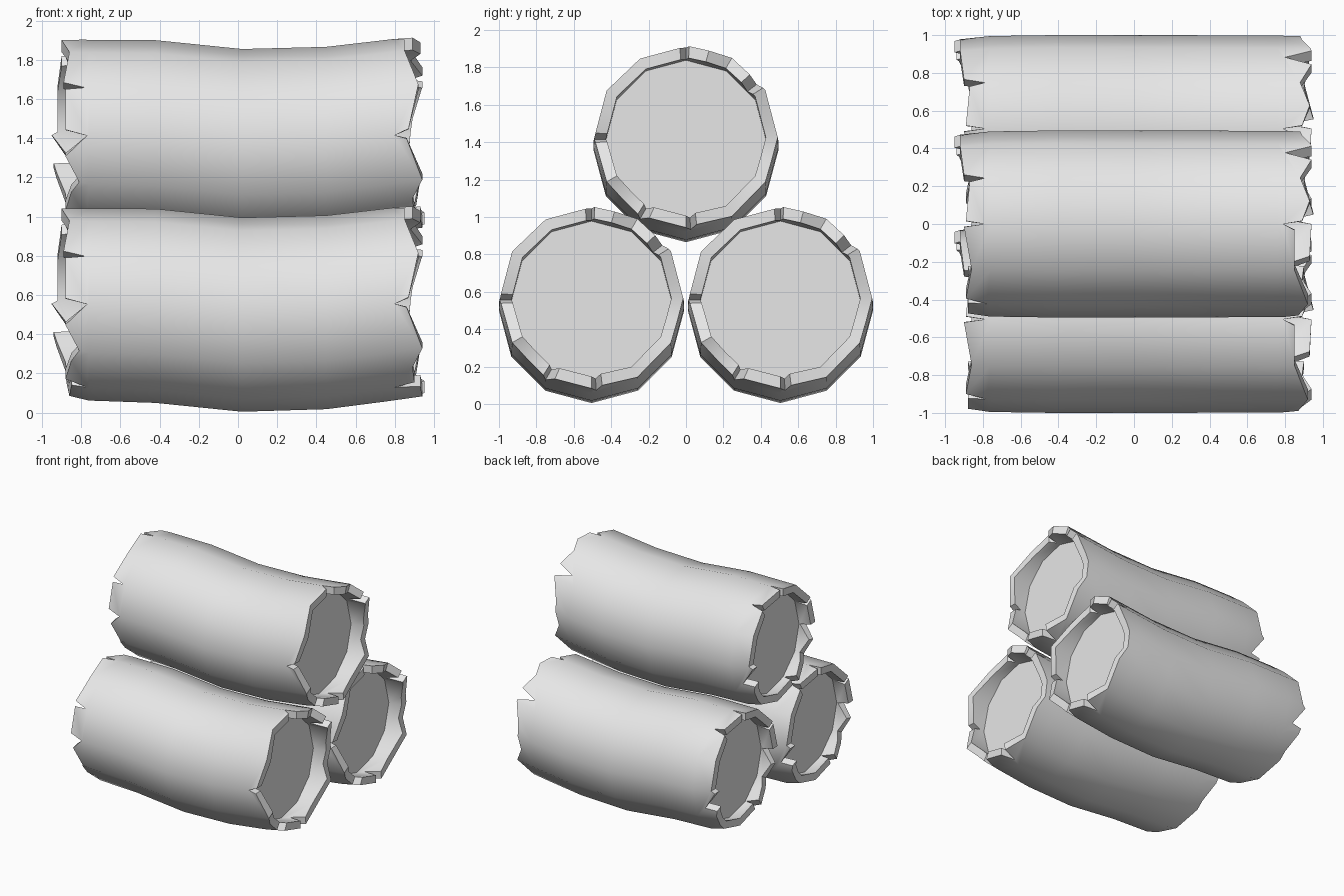
import bpy
import bmesh
from math import cos, sin, radians
from mathutils import Vector

SIDES = 12
STEP = 360 / SIDES
BAND = 0.76      # where the ragged bark starts and the sawn wood sits
INNER = 0.87     # inside of the bark relative to the outside

# Sagging log: x, height of axis, radius
STATIONS = [(-0.9, 0.57, 0.475), (-BAND, 0.552, 0.49), (-0.42, 0.545, 0.495),
            (0.02, 0.5, 0.495), (0.45, 0.512, 0.494), (BAND, 0.55, 0.492),
            (0.93, 0.572, 0.49)]

# Ragged bark edges: angle (back, top, front, bottom) and reach in hundredths
LEFT_EDGE = [(0, 92), (30, 92), (56, 90), (60, 79), (62, 87), (88, 89), (90, 79),
             (92, 90), (120, 86), (147, 89), (150, 78), (152, 88), (178, 88),
             (180, 77), (195, 88), (210, 81), (220, 85), (237, 88), (240, 77),
             (243, 85), (270, 86), (310, 88), (336, 94), (339, 84), (357, 95)]
RIGHT_EDGE = [(0, 88), (10, 89), (32, 94), (38, 80), (44, 94), (60, 88), (75, 93),
              (88, 89), (90, 79), (94, 85), (120, 85), (150, 92), (177, 87),
              (180, 80), (183, 86), (210, 94), (225, 89), (238, 90), (240, 80),
              (246, 93), (270, 94), (273, 82), (277, 95), (300, 90), (330, 93),
              (345, 87)]


def station(x):
    """Axis height and radius at x, by straight interpolation."""
    for (xa, za, ra), (xb, zb, rb) in zip(STATIONS, STATIONS[1:]):
        if x <= xb:
            break
    t = (x - xa) / (xb - xa)
    return za + (zb - za) * t, ra + (rb - ra) * t


def point(angle, x, scale=1.0):
    """Point on the flat-sided cross-section of the log."""
    z, r = station(x)
    side, rest = divmod(angle, STEP)
    corners = [Vector((x, r * scale * cos(radians(a)), z + r * scale * sin(radians(a))))
               for a in (side * STEP, (side + 1) * STEP)]
    return corners[0].lerp(corners[1], rest / STEP)


def with_corners(edge):
    """Add the missing cross-section corners to a ragged edge."""
    full = dict(edge)
    looped = edge + [(360, edge[0][1])]
    for (a, xa), (b, xb) in zip(looped, looped[1:]):
        for k in range(SIDES):
            corner = int(k * STEP)
            if a < corner < b:
                full[corner] = xa + (xb - xa) * (corner - a) / (b - a)
    return sorted(full.items())


def add_ring(bm, x, scale=1.0):
    return [bm.verts.new(point(k * STEP, x, scale)) for k in range(SIDES)]


def add_end(bm, ring, edge, sign):
    """Ragged bark band with thickness, closed by a recessed wood face."""
    edge = with_corners(edge)
    angles = [a for a, _ in edge]
    outer = [bm.verts.new(point(a, sign * x / 100)) for a, x in edge]
    inner = [bm.verts.new(point(a, sign * x / 100, INNER)) for a, x in edge]
    wood = add_ring(bm, sign * BAND, INNER)
    n = len(edge)
    for i in range(n):
        j = (i + 1) % n
        bm.faces.new((outer[i], outer[j], inner[j], inner[i]))
    for k in range(SIDES):
        m = (k + 1) % SIDES
        first = angles.index(k * STEP)
        last = angles.index(m * STEP) if m else n
        picks = [i % n for i in range(first, last + 1)]
        for base, rim in ((ring, outer), (wood, inner)):
            bm.faces.new([base[m], base[k]] + [rim[i] for i in picks])
    bm.faces.new(wood)


def build_log_mesh():
    bm = bmesh.new()
    rings = [add_ring(bm, x) for x, _, _ in STATIONS[1:-1]]
    for a, b in zip(rings, rings[1:]):
        for k in range(SIDES):
            m = (k + 1) % SIDES
            bm.faces.new((a[k], a[m], b[m], b[k]))
    add_end(bm, rings[0], LEFT_EDGE, -1)
    add_end(bm, rings[-1], RIGHT_EDGE, 1)
    bmesh.ops.recalc_face_normals(bm, faces=bm.faces)
    mesh = bpy.data.meshes.new("log")
    bm.to_mesh(mesh)
    bm.free()
    return mesh


cube = bpy.data.objects.get("Cube")
if cube:
    bpy.data.objects.remove(cube, do_unlink=True)

# One pale grey for bark and wood
grey = bpy.data.materials.new("pale_grey")
grey.use_nodes = True
colour = (0.8, 0.8, 0.8, 1)
grey.diffuse_color = colour
for node in grey.node_tree.nodes:
    if node.type == 'BSDF_PRINCIPLED':
        node.inputs["Base Color"].default_value = colour

# Two logs side by side and one resting on them
log_mesh = build_log_mesh()
log_mesh.materials.append(grey)
for name, y, z in (("front_log", -0.505, 0), ("back_log", 0.505, 0), ("top_log", 0, 0.86)):
    log = bpy.data.objects.new(name, log_mesh)
    log.location = (0, y, z)
    bpy.context.collection.objects.link(log)

# Smooth bark, crisp broken edges
bpy.ops.object.select_all(action='DESELECT')
log.select_set(True)
bpy.context.view_layer.objects.active = log
bpy.ops.object.shade_smooth_by_angle(angle=radians(40))
